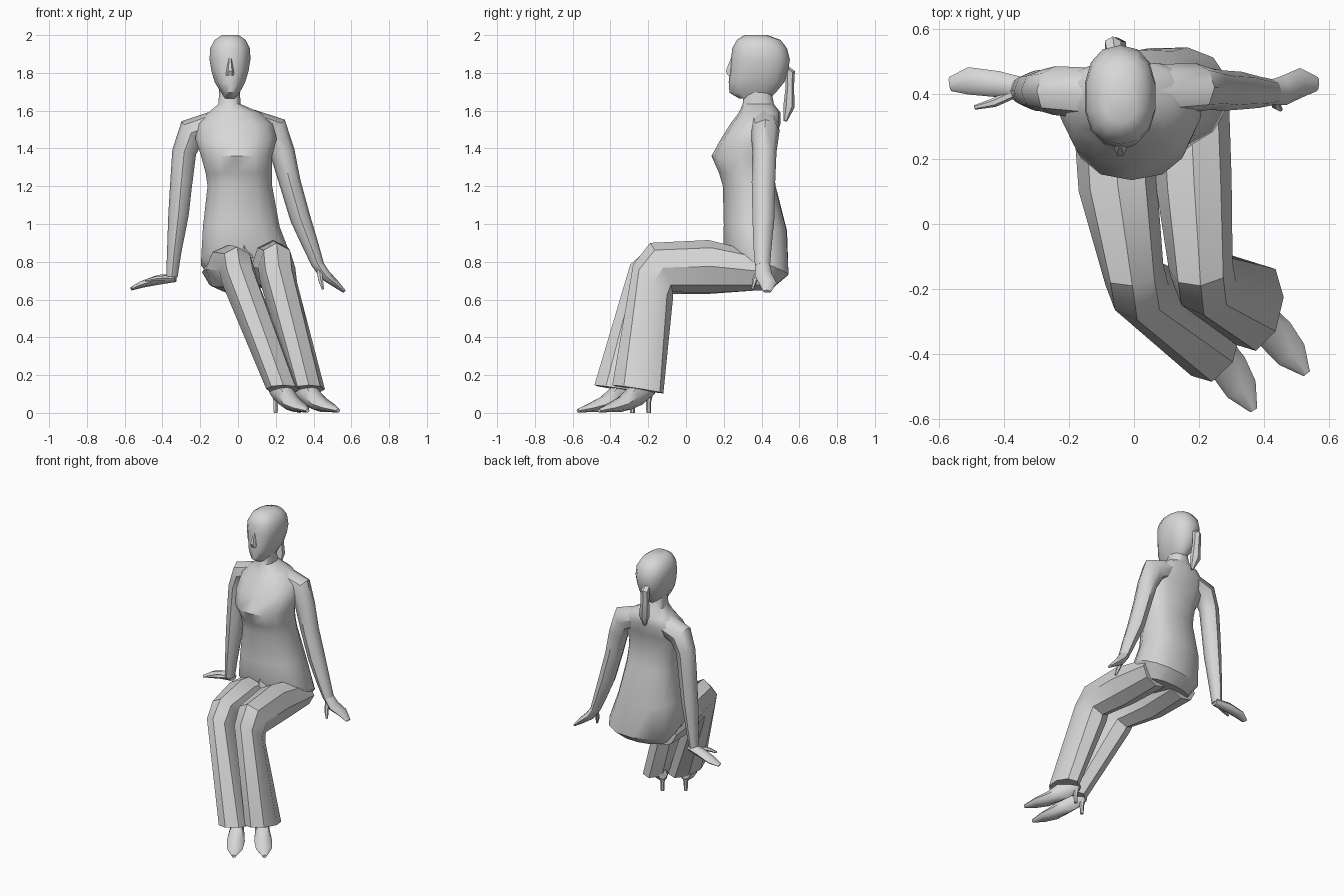
import bpy, bmesh, math
from mathutils import Vector

grey = bpy.data.materials.new("light_grey")
grey.diffuse_color = (0.68, 0.68, 0.68, 1)


def loft(name, rings, angle=45):
    """Skin a list of point rings and cap both ends."""
    bm = bmesh.new()
    rows = [[bm.verts.new(p) for p in ring] for ring in rings]
    n = len(rows[0])
    for a, b in zip(rows, rows[1:]):
        for i in range(n):
            j = (i + 1) % n
            bm.faces.new((a[i], a[j], b[j], b[i]))
    bm.faces.new(rows[0][::-1])
    bm.faces.new(rows[-1])
    bmesh.ops.recalc_face_normals(bm, faces=bm.faces)
    for f in bm.faces:
        f.smooth = True
    me = bpy.data.meshes.new(name)
    bm.to_mesh(me)
    bm.free()
    me.set_sharp_from_angle(angle=math.radians(angle))
    me.materials.append(grey)
    ob = bpy.data.objects.new(name, me)
    bpy.context.collection.objects.link(ob)
    return ob


def ring(c, u, v, n=8):
    c, u, v = Vector(c), Vector(u), Vector(v)
    return [c + u * math.cos(2 * math.pi * i / n) + v * math.sin(2 * math.pi * i / n)
            for i in range(n)]


def level_ring(z, x0, x1, y0, y1, yc, shear=0, tilt=0, n=14):
    """Level outline with separate front and back depth."""
    cx, rx = (x0 + x1) / 2, (x1 - x0) / 2
    pts = []
    for i in range(n):
        a = 2 * math.pi * i / n + math.pi / 2
        c, s = math.cos(a), math.sin(a)
        c = math.copysign(abs(c) ** 0.85, c)
        s = math.copysign(abs(s) ** 0.85, s)
        dy = s * ((y1 - yc) if s > 0 else (yc - y0))
        pts.append(Vector((cx + rx * c, yc + dy + shear * rx * c, z + tilt * dy)))
    return pts


def tube(name, path, ref=(0, 1, 0), n=8):
    """Tube along (x, y, z, radius across ref, radius along ref)."""
    pts = [Vector(p[:3]) for p in path]
    rings = []
    for i, p in enumerate(path):
        t = (pts[min(i + 1, len(pts) - 1)] - pts[max(i - 1, 0)]).normalized()
        v = Vector(ref)
        v = (v - t * v.dot(t)).normalized()
        rings.append(ring(pts[i], t.cross(v) * p[3], v * p[4], n))
    return loft(name, rings)


# Tunic, from the seat up to the neck
loft("torso", [level_ring(*r) for r in [
    (0.69, -0.13, 0.23, 0.26, 0.47, 0.37, 0.1, -0.2),
    (0.80, -0.20, 0.29, 0.20, 0.54, 0.37, 0.14, -0.42),
    (0.98, -0.19, 0.225, 0.20, 0.535, 0.37, 0.1, -0.1),
    (1.20, -0.165, 0.185, 0.195, 0.475, 0.36, 0.05),
    (1.27, -0.175, 0.185, 0.175, 0.465, 0.35),
    (1.36, -0.20, 0.185, 0.135, 0.46, 0.34),
    (1.45, -0.23, 0.21, 0.185, 0.475, 0.38),
    (1.53, -0.22, 0.19, 0.235, 0.50, 0.41),
    (1.59, -0.16, 0.12, 0.28, 0.50, 0.41),
    (1.635, -0.105, 0.015, 0.30, 0.465, 0.39),
    (1.72, -0.10, 0.01, 0.31, 0.45, 0.38)]])

# Small pointed fold in the front hem
loft("hem_fold", [ring((0.035, 0.22, 0.82), (0.045, 0, 0), (0, 0.04, 0), 4),
                  ring((0.03, 0.22, 0.95), (0.003, 0, 0), (0, 0.003, 0), 4)])

# Head, nose and ponytail
loft("head", [level_ring(*r) for r in [
    (1.665, -0.075, -0.01, 0.28, 0.44, 0.37),
    (1.695, -0.09, 0.01, 0.23, 0.475, 0.38),
    (1.75, -0.125, 0.04, 0.226, 0.52, 0.39),
    (1.81, -0.143, 0.058, 0.232, 0.54, 0.39),
    (1.87, -0.153, 0.068, 0.238, 0.55, 0.39),
    (1.93, -0.15, 0.066, 0.245, 0.535, 0.39),
    (1.975, -0.125, 0.042, 0.27, 0.50, 0.38),
    (2.0, -0.085, 0.005, 0.31, 0.43, 0.37)]])
loft("nose", [ring((-0.042, 0.24, 1.785), (0.022, 0, 0), (0, 0.02, 0), 6),
              ring((-0.042, 0.235, 1.81), (0.02, 0, 0), (0, 0.028, 0), 6),
              ring((-0.042, 0.245, 1.88), (0.008, 0, 0), (0, 0.008, 0), 6)])
tube("ponytail", [(-0.06, 0.52, 1.82, 0.025, 0.025), (-0.065, 0.55, 1.80, 0.028, 0.028),
                  (-0.063, 0.55, 1.73, 0.022, 0.03), (-0.055, 0.545, 1.62, 0.03, 0.036),
                  (-0.045, 0.525, 1.545, 0.01, 0.01)], ref=(1, 0, 0), n=6)

# Arms
tube("left_arm", [(-0.12, 0.40, 1.53, 0.07, 0.08), (-0.245, 0.41, 1.485, 0.08, 0.075),
                  (-0.285, 0.41, 1.38, 0.064, 0.064), (-0.302, 0.41, 1.20, 0.058, 0.062),
                  (-0.315, 0.41, 1.05, 0.054, 0.058), (-0.338, 0.41, 0.85, 0.038, 0.048),
                  (-0.35, 0.41, 0.72, 0.03, 0.038)])
tube("right_arm", [(0.06, 0.41, 1.54, 0.07, 0.08), (0.19, 0.42, 1.49, 0.085, 0.075),
                   (0.235, 0.415, 1.38, 0.066, 0.064), (0.275, 0.41, 1.22, 0.057, 0.062),
                   (0.33, 0.41, 1.03, 0.054, 0.058), (0.387, 0.405, 0.88, 0.042, 0.048),
                   (0.425, 0.405, 0.78, 0.032, 0.04)])

# Hands and thumbs
tube("left_hand", [(-0.33, 0.415, 0.715, 0.022, 0.032), (-0.42, 0.43, 0.705, 0.026, 0.04),
                   (-0.51, 0.44, 0.68, 0.018, 0.042), (-0.565, 0.43, 0.657, 0.009, 0.022)])
tube("left_thumb", [(-0.36, 0.405, 0.715, 0.015, 0.015), (-0.43, 0.373, 0.712, 0.014, 0.014),
                    (-0.49, 0.358, 0.70, 0.007, 0.007)], ref=(0, 0, 1), n=6)
tube("right_hand", [(0.42, 0.405, 0.79, 0.03, 0.038), (0.46, 0.41, 0.73, 0.03, 0.046),
                    (0.515, 0.435, 0.685, 0.02, 0.045), (0.563, 0.43, 0.643, 0.009, 0.022)])
tube("right_thumb", [(0.43, 0.39, 0.76, 0.016, 0.016), (0.437, 0.365, 0.705, 0.014, 0.014),
                     (0.45, 0.352, 0.655, 0.007, 0.007)], ref=(1, 0, 0), n=6)


# Trouser legs: (x, y, z, half width, slope across, front/back y, front/back z)
def leg(name, rows):
    loft(name, [ring((x, y, z), (w, s, 0), (0, vy, vz)) for x, y, z, w, s, vy, vz in rows], 35)


leg("left_leg", [(-0.06, 0.40, 0.745, 0.13, 0.02, 0, 0.095),
                 (-0.05, 0.12, 0.76, 0.12, 0.02, 0, 0.13),
                 (-0.005, -0.135, 0.755, 0.095, 0.01, -0.055, 0.125),
                 (0.01, -0.19, 0.69, 0.097, 0, -0.105, 0.095),
                 (0.24, -0.35, 0.125, 0.09, 0.03, -0.135, 0.022)])
leg("right_leg", [(0.17, 0.42, 0.745, 0.12, 0.02, 0, 0.095),
                  (0.185, 0.12, 0.775, 0.115, 0.02, 0, 0.14),
                  (0.205, -0.13, 0.77, 0.098, 0.01, -0.06, 0.13),
                  (0.215, -0.175, 0.69, 0.098, 0, -0.105, 0.095),
                  (0.375, -0.255, 0.125, 0.085, 0.03, -0.135, 0.022)])


# Pointed shoes with thin heels
def shoe(side, x, y, dx, dy):
    d = Vector((dx, dy, 0)).normalized()
    across = Vector((-d.y, d.x, 0))
    base = Vector((x, y, 0))
    up = Vector((0, 0, 1))
    rows = [(-0.085, 0.125, 0.035, 0.03), (-0.02, 0.115, 0.07, 0.042),
            (0.05, 0.085, 0.065, 0.048), (0.12, 0.048, 0.042, 0.058),
            (0.20, 0.028, 0.024, 0.05), (0.275, 0.012, 0.01, 0.012)]
    loft(side + "_shoe", [ring(base + d * s + up * z, across * w, up * h)
                          for s, z, h, w in rows])
    c = base - d * 0.06
    loft(side + "_heel", [ring(c + up * z, across * r, d * r, 6)
                          for z, r in [(0.0, 0.012), (0.06, 0.014), (0.12, 0.03)]])


shoe("left", 0.23, -0.335, 0.5, -0.86)
shoe("right", 0.36, -0.245, 0.62, -0.78)
